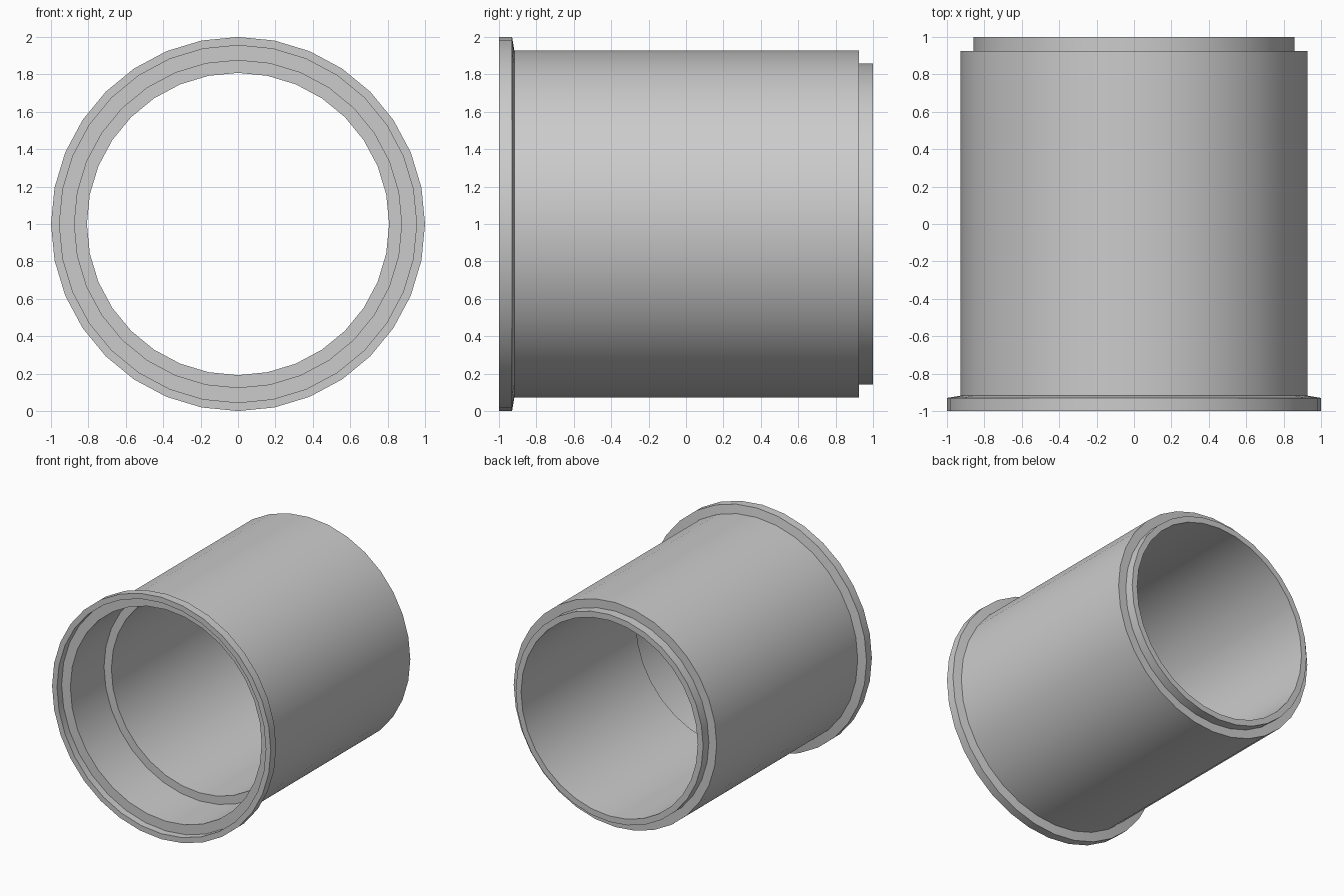
import bpy
import bmesh
import math
from mathutils import Matrix, Vector

cube = bpy.data.objects.get("Cube")
if cube:
    bpy.data.objects.remove(cube, do_unlink=True)

SEGMENTS = 32

# Plain grey material
grey = bpy.data.materials.new("plain_grey")
grey.use_nodes = True
colour = (0.6, 0.6, 0.6, 1)
grey.diffuse_color = colour
grey.node_tree.nodes["Principled BSDF"].inputs["Base Color"].default_value = colour

# Closed wall section as (radius, y)
section = [
    (1.0, -1.0), (1.0, -0.93),        # front flange
    (0.928, -0.918), (0.928, 0.925),  # outer body
    (0.857, 0.925), (0.857, 1.0),     # rear spigot
    (0.808, 1.0), (0.808, -0.5),      # narrow bore
    (0.875, -0.5), (0.875, -0.94),    # wide bore
    (0.955, -0.94), (0.955, -1.0),    # front recess
]

# Revolve the section about the horizontal axis
bm = bmesh.new()
verts = [bm.verts.new((0, y, r)) for r, y in section]
edges = [bm.edges.new((a, b)) for a, b in zip(verts, verts[1:] + verts[:1])]
bmesh.ops.spin(bm, geom=verts + edges, cent=(0, 0, 0), axis=(0, 1, 0),
               angle=math.tau, steps=SEGMENTS, use_merge=True)
bmesh.ops.remove_doubles(bm, verts=bm.verts, dist=0.0001)
bmesh.ops.recalc_face_normals(bm, faces=bm.faces)
bm.transform(Matrix.Translation(Vector((0, 0, 1))))

mesh = bpy.data.meshes.new("pipe_sleeve")
bm.to_mesh(mesh)
bm.free()
mesh.materials.append(grey)
sleeve = bpy.data.objects.new("pipe_sleeve", mesh)
bpy.context.collection.objects.link(sleeve)

# Smooth round walls, crisp steps
bpy.ops.object.select_all(action="DESELECT")
sleeve.select_set(True)
bpy.context.view_layer.objects.active = sleeve
bpy.ops.object.shade_smooth_by_angle(angle=math.radians(30))
